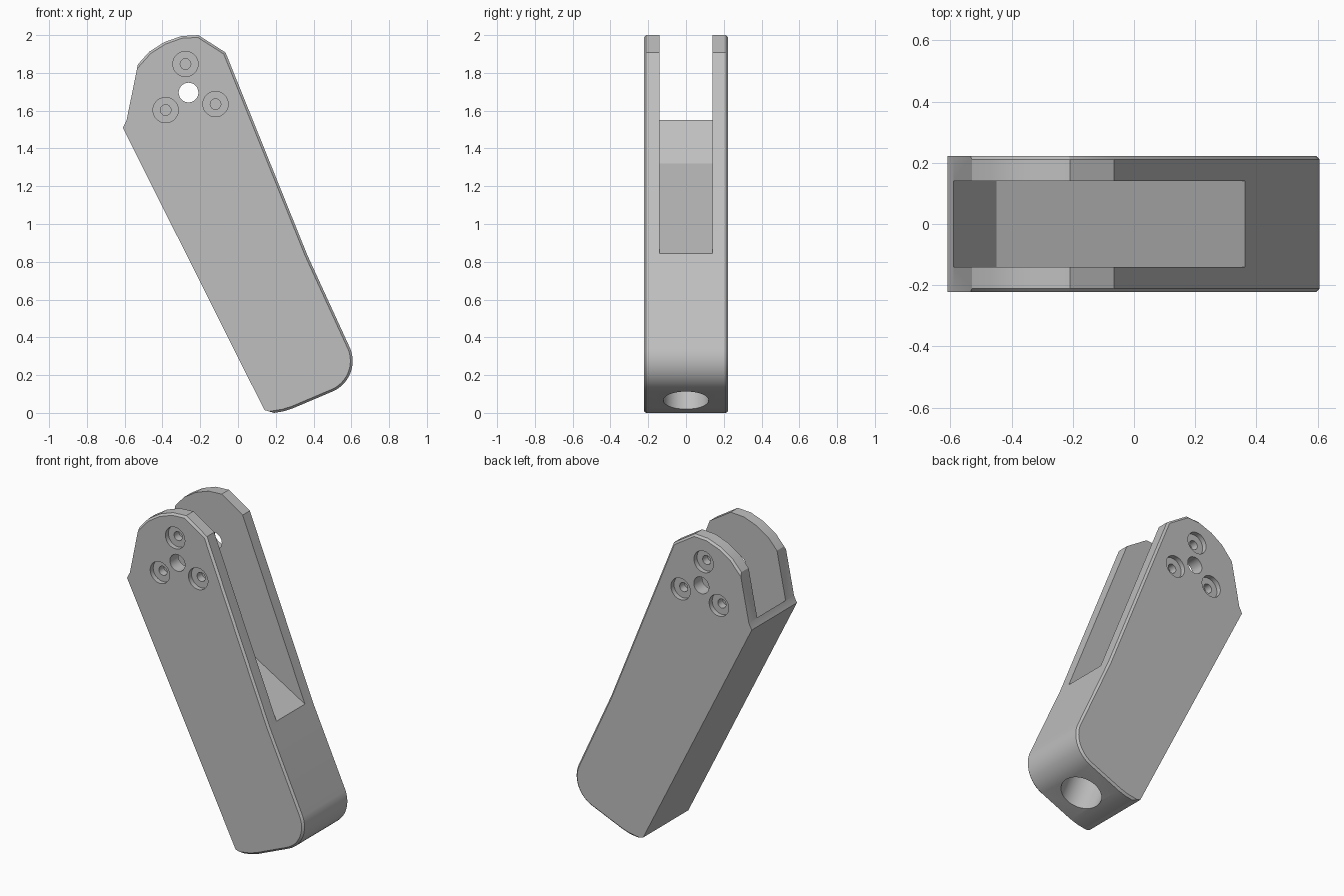
import bpy, bmesh, math
from mathutils import Vector

cube = bpy.data.objects.get("Cube")
if cube:
    bpy.data.objects.remove(cube, do_unlink=True)

grey = bpy.data.materials.new("plain grey")
grey.use_nodes = True
colour = (0.52, 0.52, 0.52, 1)
grey.diffuse_color = colour
grey.node_tree.nodes["Principled BSDF"].inputs["Base Color"].default_value = colour


def prism(name, outline, half, chamfer=0, skip=()):
    """Extrude an x-z outline along y; chamfer cap edges except skipped ones."""
    bm = bmesh.new()
    n = len(outline)
    caps = [[bm.verts.new((x, y, z)) for x, z in outline] for y in (-half, half)]
    for cap in caps:
        bm.faces.new(cap)
    for i in range(n):
        j = (i + 1) % n
        bm.faces.new((caps[0][i], caps[0][j], caps[1][j], caps[1][i]))
    bmesh.ops.recalc_face_normals(bm, faces=bm.faces)
    if chamfer:
        edges = [bm.edges.get((cap[i], cap[(i + 1) % n]))
                 for cap in caps for i in range(n) if i not in skip]
        bmesh.ops.bevel(bm, geom=edges, offset=chamfer, segments=1, affect='EDGES')
    mesh = bpy.data.meshes.new(name)
    bm.to_mesh(mesh)
    bm.free()
    obj = bpy.data.objects.new(name, mesh)
    bpy.context.collection.objects.link(obj)
    obj.data.materials.append(grey)
    return obj


def cylinder(name, centre, axis, radius, length):
    turn = Vector(axis).to_track_quat('Z', 'Y').to_euler()
    bpy.ops.mesh.primitive_cylinder_add(vertices=48, radius=radius, depth=length,
                                        location=centre, rotation=turn)
    obj = bpy.context.object
    obj.name = name
    obj.data.materials.append(grey)
    return obj


def cut(target, cutter):
    cutter.hide_render = True
    mod = target.modifiers.new("cut", 'BOOLEAN')
    mod.operation = 'DIFFERENCE'
    mod.solver = 'EXACT'
    mod.object = cutter
    bpy.context.view_layer.objects.active = target
    bpy.ops.object.modifier_apply(modifier=mod.name)
    bpy.data.objects.remove(cutter, do_unlink=True)


# Leaning body with a rounded lower corner
HALF = 0.223
corner = [(0.431 + 0.176 * math.cos(a), 0.275 + 0.176 * math.sin(a))
          for a in (math.radians(21.6 - 86.9 * i / 12) for i in range(13))]
outline = [(-0.61, 1.51), (-0.59, 1.548), (-0.53, 1.845), (-0.47, 1.912),
           (-0.39, 1.963), (-0.3, 1.995), (-0.21, 2.0), (-0.066, 1.908),
           (0.368, 0.833)] + corner + [(0.29, 0.024), (0.24, 0.008),
           (0.19, 0.0), (0.14, 0.015)]
last = len(outline) - 1
body = prism("forked_arm", outline, HALF, 0.012, skip=(0, 1, last - 1, last))

# Fork slot with a sloping floor
slot = [(-0.9, 1.552), (-0.59, 1.552), (-0.45, 1.32), (0.37, 0.84),
        (0.54, 0.74), (0.9, 0.74), (0.9, 2.3), (-0.9, 2.3)]
cut(body, prism("slot_cutter", slot, 0.14))

# Pivot hole through both cheeks
cut(body, cylinder("pivot_cutter", (-0.262, 0, 1.696), (0, 1, 0), 0.052, 1))

# Blind counterbored screw holes around the pivot, on both sides
for x, z in ((-0.278, 1.847), (-0.383, 1.603), (-0.119, 1.635)):
    for side in (-1, 1):
        for radius, depth in ((0.067, 0.03), (0.028, 0.078)):
            y = side * (HALF + 0.1 - depth / 2)
            cut(body, cylinder("screw_cutter", (x, y, z), (0, 1, 0),
                               radius, depth + 0.2))

# Round socket in the sloping underside
cut(body, cylinder("socket_cutter", (0.39, 0, 0.065), (0.37, 0, -0.93), 0.12, 0.6))

bpy.ops.object.select_all(action='DESELECT')
body.select_set(True)
bpy.context.view_layer.objects.active = body
bpy.ops.object.shade_smooth_by_angle(angle=math.radians(25))
